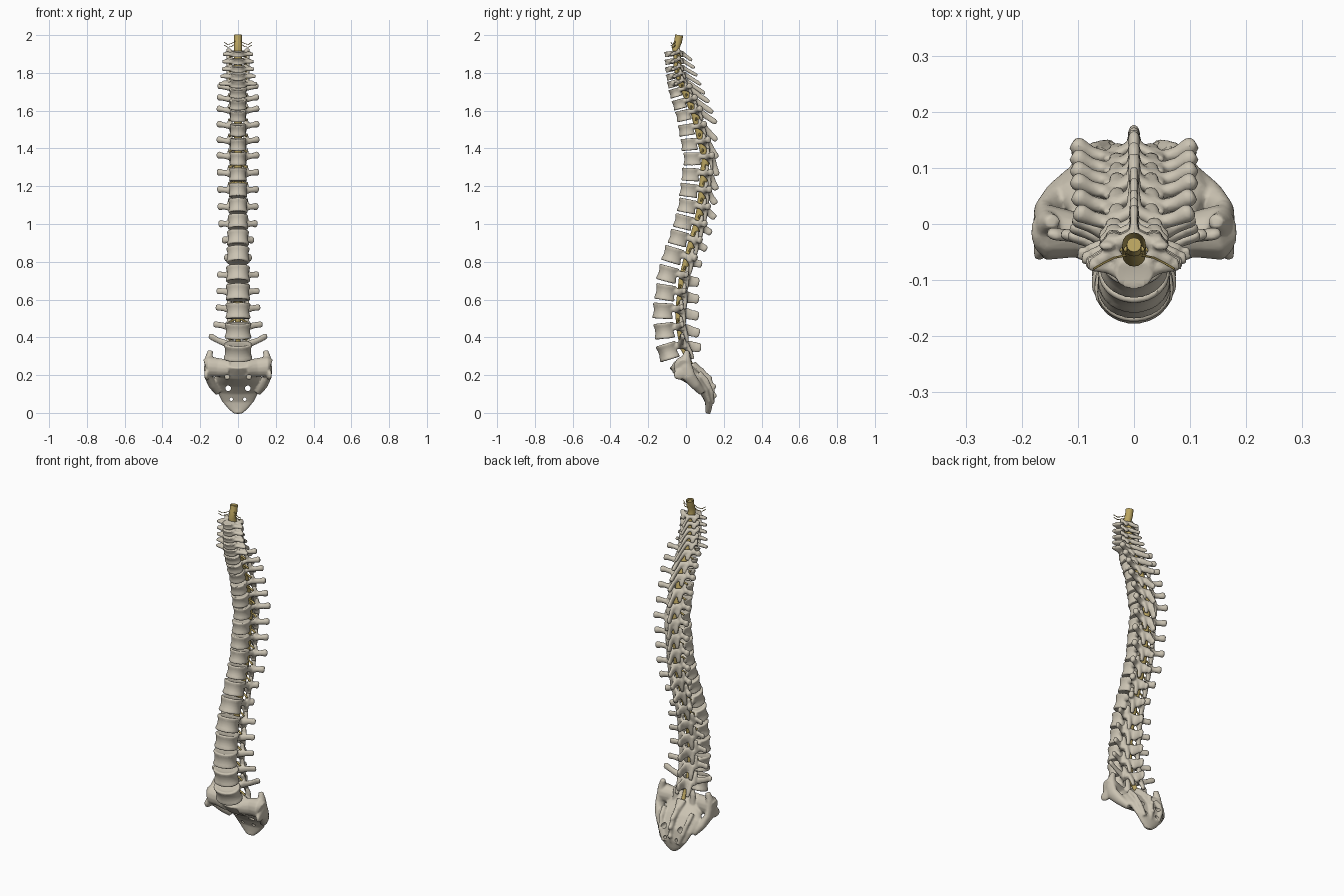
import bpy, bmesh, math
from mathutils import Vector, Matrix

if "Cube" in bpy.data.objects:
    bpy.data.objects.remove(bpy.data.objects["Cube"])

Y, Z = Vector((0, 1, 0)), Vector((0, 0, 1))


def material(name, rgb):
    m = bpy.data.materials.new(name)
    m.diffuse_color = (*rgb, 1)
    m.use_nodes = True
    m.node_tree.nodes["Principled BSDF"].inputs["Base Color"].default_value = m.diffuse_color
    return m


BONE = material("bone", (0.60, 0.55, 0.45))
GOLD = material("nerve_gold", (0.50, 0.38, 0.12))


def loft(bm, rings, cap=True):
    rows = [[bm.verts.new(p) for p in r] for r in rings]
    n = len(rows[0])
    for a, b in zip(rows, rows[1:]):
        for i in range(n):
            bm.faces.new((a[i], a[(i + 1) % n], b[(i + 1) % n], b[i]))
    if cap:
        bm.faces.new(rows[0][::-1])
        bm.faces.new(rows[-1])


def sweep(bm, pts, radii, ref=Z, n=14, cap=True):
    """Elliptical tube; radii are (sideways, along ref)."""
    pts = [Vector(p) for p in pts]
    rings = []
    for i, p in enumerate(pts):
        t = (pts[min(i + 1, len(pts) - 1)] - pts[max(i - 1, 0)]).normalized()
        side = t.cross(ref).normalized()
        up = side.cross(t)
        a, b = radii[i]
        rings.append([p + side * a * math.cos(k * math.tau / n) + up * b * math.sin(k * math.tau / n)
                      for k in range(n)])
    loft(bm, rings, cap)


def pair(bm, pts, radii, ref=Z, n=14):
    for s in (-1, 1):
        sweep(bm, [(s * x, y, z) for x, y, z in pts], radii, ref, n)


def finish(name, bm, mat, voxel=0, cutter=None):
    bmesh.ops.recalc_face_normals(bm, faces=bm.faces[:])
    me = bpy.data.meshes.new(name)
    bm.to_mesh(me)
    bm.free()
    ob = bpy.data.objects.new(name, me)
    bpy.context.collection.objects.link(ob)
    if mat:
        me.materials.append(mat)
    bpy.ops.object.select_all(action='DESELECT')
    ob.select_set(True)
    bpy.context.view_layer.objects.active = ob
    if voxel:  # fuse the overlapping pieces into one bone
        r = ob.modifiers.new("fuse", 'REMESH')
        r.mode, r.voxel_size = 'VOXEL', voxel
        s = ob.modifiers.new("soften", 'SMOOTH')
        s.factor, s.iterations = 0.5, 3
        ob.modifiers.new("lighten", 'DECIMATE').ratio = 0.5
        if cutter:
            b = ob.modifiers.new("holes", 'BOOLEAN')
            b.operation, b.object = 'DIFFERENCE', cutter
        bpy.ops.object.convert(target='MESH')
        ob.data.materials.clear()
        ob.data.materials.append(mat)
    bpy.ops.object.shade_smooth_by_angle(angle=math.radians(50))
    return ob


# level, y, z, tilt, depth, height, width, transverse reach, spinous tip y, tip z
KEYS = [
    (0, -.095, .325, 17, .115, .09, .155, .155, .08, .345),
    (1, -.113, .435, 6, .115, .086, .145, .13, .072, .42),
    (2, -.12, .54, -3, .115, .086, .135, .118, .068, .51),
    (4, -.095, .735, -15, .115, .085, .13, .11, .07, .69),
    (5, -.068, .835, -17, .113, .085, .125, .066, .085, .785),
    (6, -.038, .925, -15, .108, .08, .12, .08, .11, .865),
    (7, -.012, 1.01, -14, .108, .076, .112, .1, .135, .95),
    (8, .008, 1.095, -11, .105, .075, .105, .105, .155, 1.03),
    (11, .035, 1.345, 1, .1, .07, .092, .11, .165, 1.255),
    (14, -.012, 1.575, 13, .085, .06, .09, .11, .162, 1.535),
    (16, -.055, 1.695, 17, .07, .048, .095, .105, .122, 1.645),
    (17, -.07, 1.742, 16, .06, .038, .085, .1, .1, 1.69),
    (19, -.084, 1.82, 12, .055, .03, .075, .085, .06, 1.785),
    (21, -.088, 1.9, 8, .055, .03, .07, .08, .032, 1.865),
]


def level(i):
    for a, b in zip(KEYS, KEYS[1:]):
        if i <= b[0]:
            f = (i - a[0]) / (b[0] - a[0])
            return [p + (q - p) * f for p, q in zip(a, b)][1:]


def body(bm, w, d, h):
    rings = []
    for zf, k in ((-.44, .6), (-.5, .92), (-.42, 1), (-.2, .9), (0, .87), (.2, .9), (.42, 1), (.5, .92), (.44, .6)):
        ring = []
        for j in range(32):
            c, s = math.cos(j * math.tau / 32), math.sin(j * math.tau / 32)
            y = d / 2 * s
            if s > 0:  # flattened, slightly hollow back
                y = d / 2 * (min(s * 1.25, 1) - .15 * s ** 4)
            ring.append((w / 2 * c * k, y * k, zf * h))
        rings.append(ring)
    loft(bm, rings)


canal = []
nerves = bmesh.new()
for i in range(22):
    y, z, tilt, d, h, w, reach, ty, tz = level(i)
    M = Matrix.Translation((0, y, z)) @ Matrix.Rotation(math.radians(tilt), 4, 'X')
    tip = M.inverted() @ Vector((0, ty, tz))
    lumbar, neck = i < 5, i > 16
    k = .5 + .5 * h / .085
    b = d / 2
    arch = b + .06 * k
    bm = bmesh.new()
    body(bm, w, d, h)
    # pedicles and laminae closing the canal
    cx = .038 if not neck else .036
    pair(bm, [(.28 * w, b - .015, .18 * h), (cx, b + .02 * k, .15 * h), (cx * .9, b + .04 * k, .05 * h),
              (0, arch, -.1 * h)],
         [(.011, .22 * h), (.011, .2 * h), (.012, .32 * h), (.012, .36 * h)])
    # spinous process
    tall = .032 if lumbar else .012 + .012 * (h - .03) / .05
    root = Vector((0, arch - .004, -.08 * h))
    thin = .011 if not neck else .008
    sweep(bm, [root, root.lerp(tip, .5), root.lerp(tip, .85), tip],
          [(thin * 1.4, tall), (thin * .8, tall * .85), (thin, tall * .85), (thin * .9, tall * .55)])
    # transverse processes
    if neck:
        pair(bm, [(.3 * w, -.1 * b, 0), (.6 * w, .4 * b, -.1 * h), (reach, b * .6, -.1 * h)],
             [(.012, .011), (.013, .011), (.012, .009)])
        pair(bm, [(.04, b + .01, 0), (reach * .8, b * .8, 0)], [(.011, .011), (.011, .011)])
    elif lumbar:
        rise = .045 if i == 0 else .015
        pair(bm, [(cx - .005, b + .01, .12 * h), (reach * .7, b + .03, .15 * h + rise * .5),
                  (reach * .93, b + .04, .1 * h + rise), (reach, b + .042, .1 * h + rise)],
             [(.014, .022), (.01, .016), (.011, .018), (.007, .012)])
    else:
        pair(bm, [(cx - .005, b + .03 * k, .1 * h), (reach * .7, b + .045 * k, .2 * h),
                  (reach * .92, b + .06 * k, .25 * h), (reach, b + .066 * k, .25 * h)],
             [(.014, .02 * k), (.013, .016 * k), (.017, .022 * k), (.011, .015 * k)])
    # articular processes
    fx = cx + (.008 if lumbar else .004) + (.008 if neck else 0)
    pair(bm, [(fx, b + .035 * k, -.1 * h), (fx, b + .036 * k, .45 * h), (fx, b + .034 * k, .78 * h)],
         [(.014, .013 * k), (.015, .012 * k), (.011, .008 * k)], Y)
    pair(bm, [(fx - .008, b + .047 * k, .1 * h), (fx - .012, b + .054 * k, -.45 * h),
              (fx - .012, b + .056 * k, -.85 * h)],
         [(.014, .011 * k), (.015, .011 * k), (.011, .008 * k)], Y)
    bmesh.ops.transform(bm, matrix=M, verts=bm.verts[:])
    region = ("lumbar", i + 1) if lumbar else ("thoracic", i - 4) if not neck else ("cervical", i - 16)
    finish("%s_vertebra_%d" % region, bm, BONE, .004 if h < .055 else .0052)
    canal.append(M @ Vector((0, b + .02 * k, 0)))
    # nerve pair leaving below this level
    out = [M @ Vector(p) for p in ((0, b + .02 * k, -.4 * h), (.03, b + .022 * k, -.55 * h),
                                   (.048, b + .018 * k, -.68 * h))]
    pair(nerves, out, [(.005, .005)] * 3, n=8)

# fine nerve hairs at the top of the cord
for zz in (1.935, 1.95):
    pair(nerves, [(.01, -.055, zz + .02), (.035, -.06, zz + .005), (.055, -.07, zz), (.072, -.08, zz + .012)],
         [(.002, .002)] * 4, n=6)
finish("spinal_nerves", nerves, GOLD)

# spinal cord in its open sheath
path = [Vector((0, .03, .25))] + canal + [Vector((0, -.055, 1.935)), Vector((0, -.042, 1.965)), Vector((0, -.036, 2.0))]
n = len(path)
bm = bmesh.new()
sweep(bm, path, [((.012 + .009 * min(1, i / 8)),) * 2 for i in range(n)], Y, 16, cap=False)
core = path[4:-1] + [Vector((0, -.037, 1.992))]
sweep(bm, core, [(.004 + .009 * min(1, i / 4),) * 2 for i in range(len(core))], Y, 12)
finish("spinal_cord", bm, GOLD)

# cutters for the sacral openings: x, z, radius, y start, y end
bm = bmesh.new()
for x, z, r, y0, y1 in ((.052, .13, .015, -.1, .25), (.036, .072, .009, -.1, .25), (.058, .19, .012, -.15, .0)):
    pair(bm, [(x, y0, z), (x, y1, z)], [(r, r)] * 2)
cutter = finish("opening_cutter", bm, None)
cutter.hide_render = True

# sacrum: curved wedge, wings, joint faces, rear crest
bm = bmesh.new()
sweep(bm, [(0, -.05, .27), (0, 0, .215), (0, .06, .17), (0, .105, .115), (0, .122, .06), (0, .12, .02), (0, .116, -.004)],
      [(.085, .05), (.105, .05), (.135, .04), (.112, .032), (.085, .022), (.05, .016), (.022, .012)],
      Vector((0, 1, .6)), 28)
pair(bm, [(.04, -.035, .235), (.1, -.02, .24), (.155, -.015, .245), (.17, -.015, .24)],
     [(.045, .045), (.04, .05), (.05, .055), (.035, .045)])
pair(bm, [(.145, .005, .33), (.155, 0, .29), (.16, 0, .24), (.158, .015, .195), (.135, .05, .15), (.105, .085, .11)],
     [(.014, .012), (.02, .024), (.02, .035), (.021, .035), (.024, .028), (.02, .02)], Y)
pair(bm, [(.16, .0, .22), (.166, -.045, .2), (.17, -.062, .195)], [(.015, .04), (.013, .028), (.008, .014)])
pair(bm, [(.055, .02, .24), (.055, .015, .3), (.052, .01, .325)], [(.017, .014), (.017, .012), (.011, .008)], Y)
sweep(bm, [(0, .04, .265), (0, .075, .22), (0, .115, .185), (0, .135, .14), (0, .14, .09), (0, .135, .05)],
      [(.03, .012), (.018, .02), (.014, .018), (.014, .017), (.012, .015), (.012, .01)], Vector((0, 1, .6)))
for y, z in ((.085, .225), (.125, .185), (.147, .14), (.15, .09)):
    bmesh.ops.create_icosphere(bm, subdivisions=2, radius=.014, matrix=Matrix.Translation((0, y, z)))
pair(bm, [(.09, .07, .215), (.085, .11, .17), (.07, .135, .11), (.045, .14, .05)], [(.013, .012)] * 4, Vector((0, 1, .6)))
finish("sacrum", bm, BONE, .0055, cutter)
bpy.data.objects.remove(cutter)
